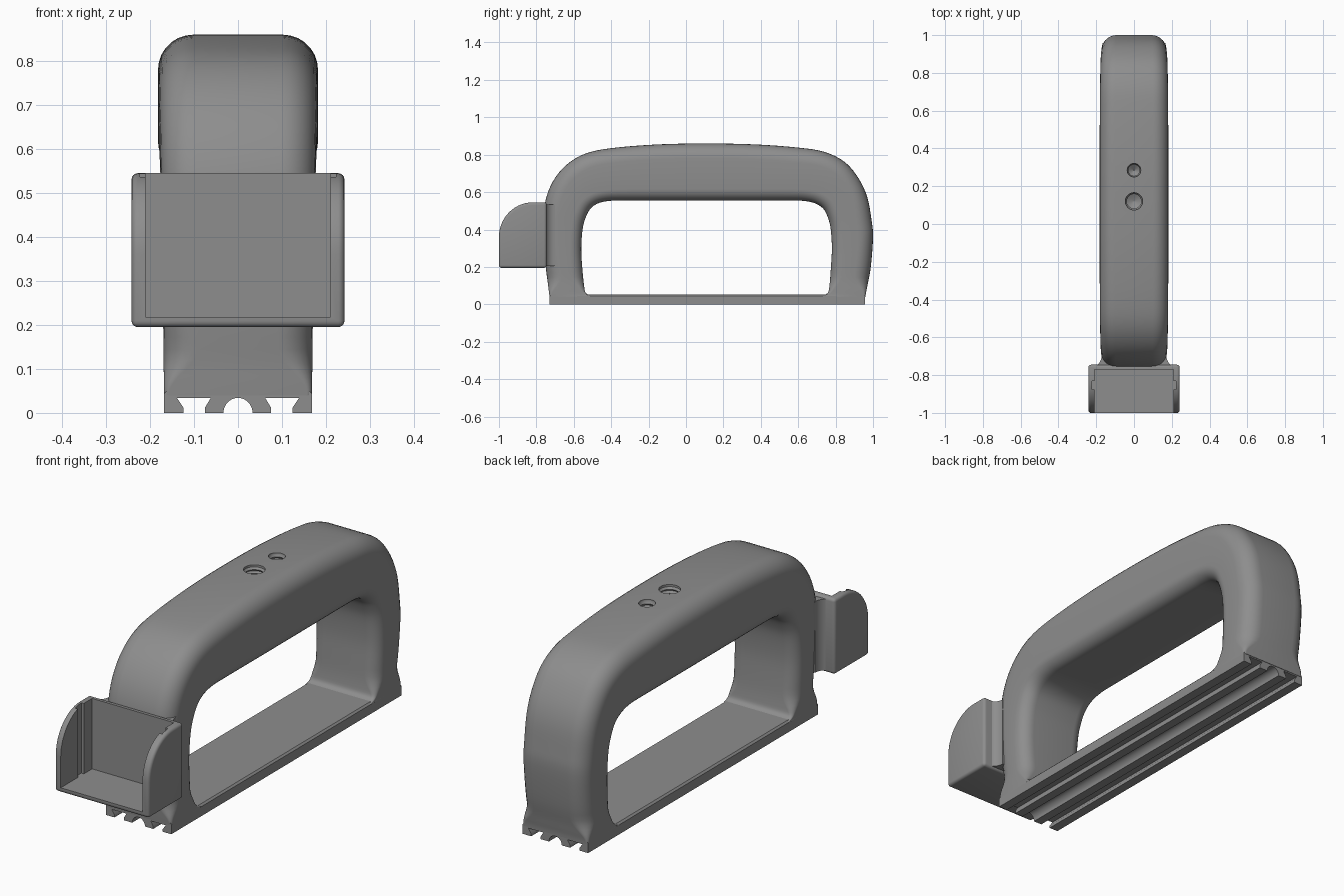
import bpy, bmesh, math
from mathutils import Vector

if "Cube" in bpy.data.objects:
    bpy.data.objects.remove(bpy.data.objects["Cube"])

grey = bpy.data.materials.new("grey plastic")
grey.diffuse_color = (0.27, 0.27, 0.27, 1)
grey.use_nodes = True
grey.node_tree.nodes["Principled BSDF"].inputs["Base Color"].default_value = grey.diffuse_color


def make(name, bm):
    bmesh.ops.recalc_face_normals(bm, faces=bm.faces)
    me = bpy.data.meshes.new(name)
    bm.to_mesh(me)
    bm.free()
    ob = bpy.data.objects.new(name, me)
    bpy.context.collection.objects.link(ob)
    me.materials.append(grey)
    return ob


def select(ob):
    bpy.ops.object.select_all(action='DESELECT')
    ob.select_set(True)
    bpy.context.view_layer.objects.active = ob


def smooth(ob, angle=35):
    select(ob)
    bpy.ops.object.shade_smooth_by_angle(angle=math.radians(angle))


def skin(name, rings):
    """Join equal rings of points into a capped solid."""
    bm = bmesh.new()
    vs = [[bm.verts.new(p) for p in r] for r in rings]
    n = len(vs[0])
    for a, b in zip(vs, vs[1:]):
        for i in range(n):
            j = (i + 1) % n
            bm.faces.new((a[i], a[j], b[j], b[i]))
    bm.faces.new(vs[0])
    bm.faces.new(vs[-1])
    return make(name, bm)


def block(name, lo, hi):
    (x0, y0, z0), (x1, y1, z1) = lo, hi
    return skin(name, [[(x0, y0, z), (x1, y0, z), (x1, y1, z), (x0, y1, z)] for z in (z0, z1)])


def apply(ob, mod):
    select(ob)
    bpy.ops.object.modifier_apply(modifier=mod.name)


def cut(ob, cutter):
    m = ob.modifiers.new("cut", 'BOOLEAN')
    m.operation, m.solver, m.object = 'DIFFERENCE', 'EXACT', cutter
    apply(ob, m)
    bpy.data.objects.remove(cutter)


# Handle arch: stations of outer y, outer z, inner y, inner z
ST = [(-.73, .04, -.50, .045), (-.732, .06, -.535, .06), (-.737, .1, -.545, .1),
      (-.75, .2, -.555, .2), (-.76, .33, -.56, .3), (-.762, .45, -.553, .4),
      (-.75, .56, -.538, .46), (-.71, .66, -.512, .51), (-.64, .745, -.47, .54),
      (-.54, .805, -.41, .553), (-.4, .835, -.33, .555), (-.15, .855, -.12, .555),
      (.11, .86, .11, .555), (.37, .855, .34, .555), (.6, .838, .55, .555),
      (.74, .815, .63, .553), (.85, .76, .69, .54), (.925, .67, .735, .51),
      (.97, .57, .76, .46), (.992, .45, .774, .4), (1.0, .36, .78, .3),
      (.988, .2, .775, .2), (.97, .1, .767, .1), (.962, .06, .757, .06),
      (.96, .04, .72, .045)]


def spline(pts, sub):
    P = [Vector(p) for p in pts]
    P = [P[0]] + P + [P[-1]]
    out = []
    for a, b, c, d in zip(P, P[1:], P[2:], P[3:]):
        for k in range(sub):
            t = k / sub
            out.append(.5 * (2 * b + (c - a) * t + (2 * a - 5 * b + 4 * c - d) * t * t
                             + (3 * b - a - 3 * c + d) * t ** 3))
    return out + [P[-1]]


def section(s, u):
    """Rounded rectangle between the outer and inner station points."""
    o, i = Vector((0, s[0], s[1])), Vector((0, s[2], s[3]))
    length = (o - i).length
    d = (o - i) / length
    k = min(max((s[1] - .045) / .1, 0), 1)
    k = k * k * (3 - 2 * k)
    w = .168 + .014 * math.sin(math.pi * u) ** 2
    ring = []
    for sx, st, a0 in ((1, 1, 0), (-1, 1, 90), (-1, -1, 180), (1, -1, 270)):
        r = .012 + k * ((.08 if st > 0 else .062) - .012)
        for n in range(8):
            a = math.radians(a0 + 90 * n / 7)
            x = sx * (w - r) + r * math.cos(a)
            t = (length - r if st > 0 else r) + r * math.sin(a)
            ring.append(i + d * t + Vector((x, 0, 0)))
    return ring


path = spline(ST, 4)
handle = skin("handle", [section(s, n / (len(path) - 1)) for n, s in enumerate(path)])

# Threaded holes in the top of the handle
for y, r in ((.12, .046), (.285, .036)):
    prof = [(r, .90)] + [(r * (1 if n % 2 == 0 else .83), .85 - .009 * n) for n in range(17)]
    prof.append((.002, .68))
    cutter = skin("hole_cutter", [[(q * math.cos(a), y + q * math.sin(a), z)
                  for a in [math.tau * j / 32 for j in range(32)]] for q, z in prof])
    cut(handle, cutter)
smooth(handle)

# Base rail with two dovetail grooves and a round channel along its underside
half = [(.033 * math.sin(math.radians(a)), .034 * math.cos(math.radians(a))) for a in range(0, 91, 10)]
half += [(.075, 0), (.075, .012), (.062, .034), (.139, .034), (.124, .012), (.124, 0),
         (.168, 0), (.168, .044), (.160, .052)]
outline = half + [(-x, z) for x, z in reversed(half[1:])]
base = skin("base_rail", [[(x, y, z) for x, z in outline] for y in (-.729, .958)])
smooth(base)

# Front holder: curved side profile, hollowed from the front and top
side = [(-.745, .195), (-1, .195)]
side += [(-.82 - .18 * math.cos(a), .36 + .185 * math.sin(a))
         for a in [math.radians(90 * n / 14) for n in range(15)]]
side.append((-.745, .545))
holder = skin("front_holder", [[(x, y, z) for y, z in side] for x in (-.242, .242)])
bev = holder.modifiers.new("round", 'BEVEL')
bev.width, bev.segments, bev.angle_limit = .014, 4, math.radians(40)
apply(holder, bev)
cut(holder, block("cavity_cutter", (-.21, -1.1, .218), (.21, -.77, .7)))
cut(holder, block("slot_cutter", (-.223, -.875, .218), (.223, -.83, .7)))
smooth(holder)

# Concave fillet joining holder and handle
arc = [math.radians(90 * n / 8) for n in range(9)]
flare = [(.218 - .046 * math.sin(a), -.70 - .052 * math.cos(a)) for a in arc]
flare = flare + [(-x, y) for x, y in reversed(flare)]
fillet = skin("holder_fillet", [[(x * k, y, z) for x, y in flare]
              for z, k in ((.205, 1), (.535, 1))])
smooth(fillet)
